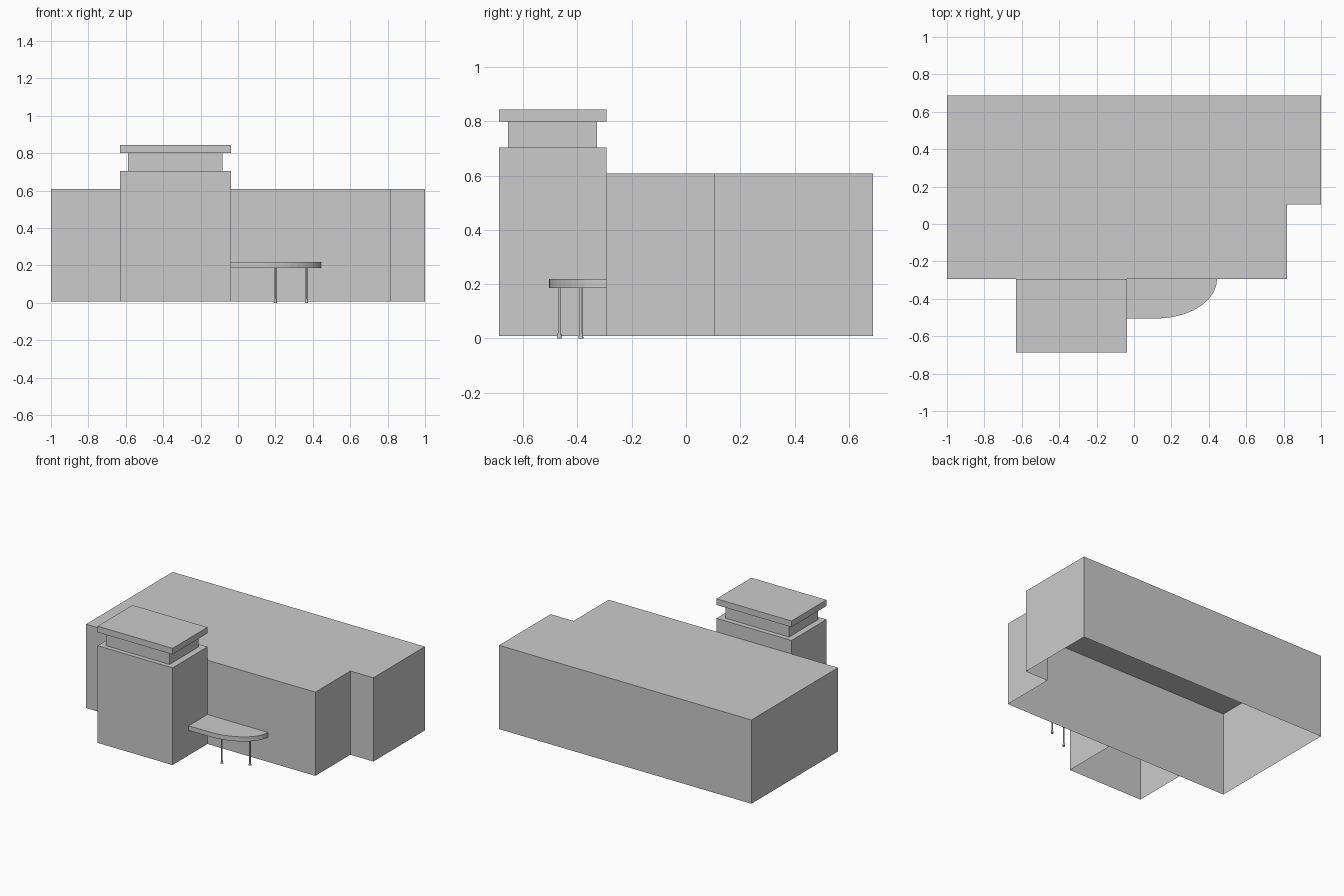
import bpy
import bmesh
from math import sin, cos, pi

if "Cube" in bpy.data.objects:
    bpy.data.objects.remove(bpy.data.objects["Cube"])

grey = bpy.data.materials.new("plain grey")
grey.use_nodes = True
grey.diffuse_color = (0.6, 0.6, 0.6, 1)
grey.node_tree.nodes["Principled BSDF"].inputs["Base Color"].default_value = grey.diffuse_color


def prism(name, outline, z0, z1, open_bottom=False):
    """Extrude a flat outline straight up; optionally leave the underside open."""
    bm = bmesh.new()
    base = bm.faces.new([bm.verts.new((x, y, z0)) for x, y in outline])
    top = bmesh.ops.extrude_face_region(bm, geom=[base], use_keep_orig=True)["geom"]
    moved = [v for v in top if isinstance(v, bmesh.types.BMVert)]
    bmesh.ops.translate(bm, verts=moved, vec=(0, 0, z1 - z0))
    bmesh.ops.recalc_face_normals(bm, faces=bm.faces)
    if open_bottom:
        bmesh.ops.delete(bm, geom=[f for f in bm.faces if f.normal.z < -0.5],
                         context="FACES_ONLY")
    mesh = bpy.data.meshes.new(name)
    bm.to_mesh(mesh)
    bm.free()
    mesh.materials.append(grey)
    obj = bpy.data.objects.new(name, mesh)
    bpy.context.collection.objects.link(obj)
    return obj


def rect(x0, x1, y0, y1):
    return [(x0, y0), (x1, y0), (x1, y1), (x0, y1)]


def cylinder(name, x, y, z0, z1, r0, r1):
    bpy.ops.mesh.primitive_cone_add(vertices=12, radius1=r0, radius2=r1, depth=z1 - z0,
                                    location=(x, y, (z0 + z1) / 2))
    obj = bpy.context.object
    obj.name = name
    obj.data.materials.append(grey)
    bpy.ops.object.shade_smooth_by_angle()


GROUND, WALL_Y, BACK_Y = 0.008, -0.293, 0.688
TOWER_L, TOWER_R = -0.631, -0.037

# Main hall with a notched front corner, hollow from below
prism("main_hall", [(-1, WALL_Y), (0.818, WALL_Y), (0.818, 0.104), (1, 0.104),
                    (1, BACK_Y), (-1, BACK_Y)], GROUND, 0.608, open_bottom=True)

# Entrance tower, recessed neck and overhanging cap
tower = rect(TOWER_L, TOWER_R, -BACK_Y, WALL_Y)
prism("tower", tower, GROUND, 0.704, open_bottom=True)
prism("tower_neck", rect(-0.588, -0.083, -0.656, -0.328), 0.704, 0.8)
prism("tower_cap", tower, 0.8, 0.844)

# Canopy slab with a rounded outer corner
SEGMENTS, BEND_X, FRONT_Y = 12, 0.12, -0.505
arc = [(BEND_X + (0.444 - BEND_X) * sin(a), WALL_Y + (FRONT_Y - WALL_Y) * cos(a))
       for a in (i * pi / 2 / SEGMENTS for i in range(SEGMENTS + 1))]
prism("canopy", [(TOWER_R, WALL_Y), (TOWER_R, FRONT_Y)] + arc, 0.186, 0.219)

# Slim canopy posts on small feet
for side, x, y in (("right", 0.2, -0.467), ("left", 0.366, -0.387)):
    cylinder("post_" + side, x, y, 0.015, 0.187, 0.005, 0.005)
    cylinder("post_foot_" + side, x, y, 0, 0.02, 0.009, 0.007)
